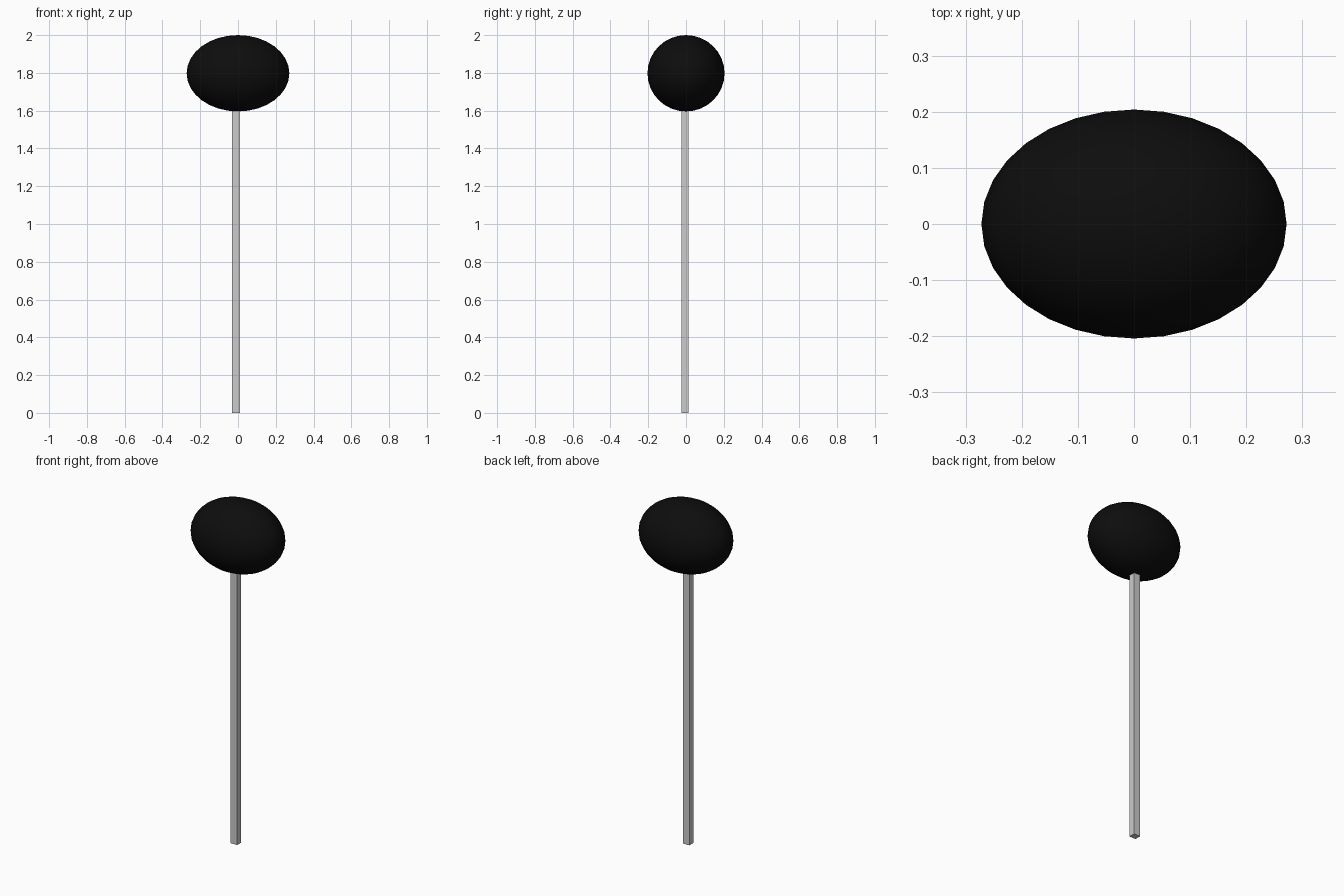
import bpy

if "Cube" in bpy.data.objects:
    bpy.data.objects.remove(bpy.data.objects["Cube"])

# Dark head: smooth ellipsoid
bpy.ops.mesh.primitive_uv_sphere_add(segments=32, ring_count=16, radius=1, location=(0, 0, 1.798))
head = bpy.context.object
head.name = "head"
head.scale = (0.272, 0.204, 0.202)
bpy.ops.object.transform_apply(location=False, rotation=False, scale=True)
bpy.ops.object.shade_smooth()
black = bpy.data.materials.new("black")
black.diffuse_color = (0.004, 0.004, 0.004, 1)
black.use_nodes = True
black.node_tree.nodes["Principled BSDF"].inputs["Base Color"].default_value = black.diffuse_color
head.data.materials.append(black)

# Square post, slightly off centre, just entering the head
height = 1.61
bpy.ops.mesh.primitive_cube_add(size=1, location=(-0.010, -0.005, height / 2))
post = bpy.context.object
post.name = "post"
post.scale = (0.042, 0.038, height)
bpy.ops.object.transform_apply(location=False, rotation=False, scale=True)
